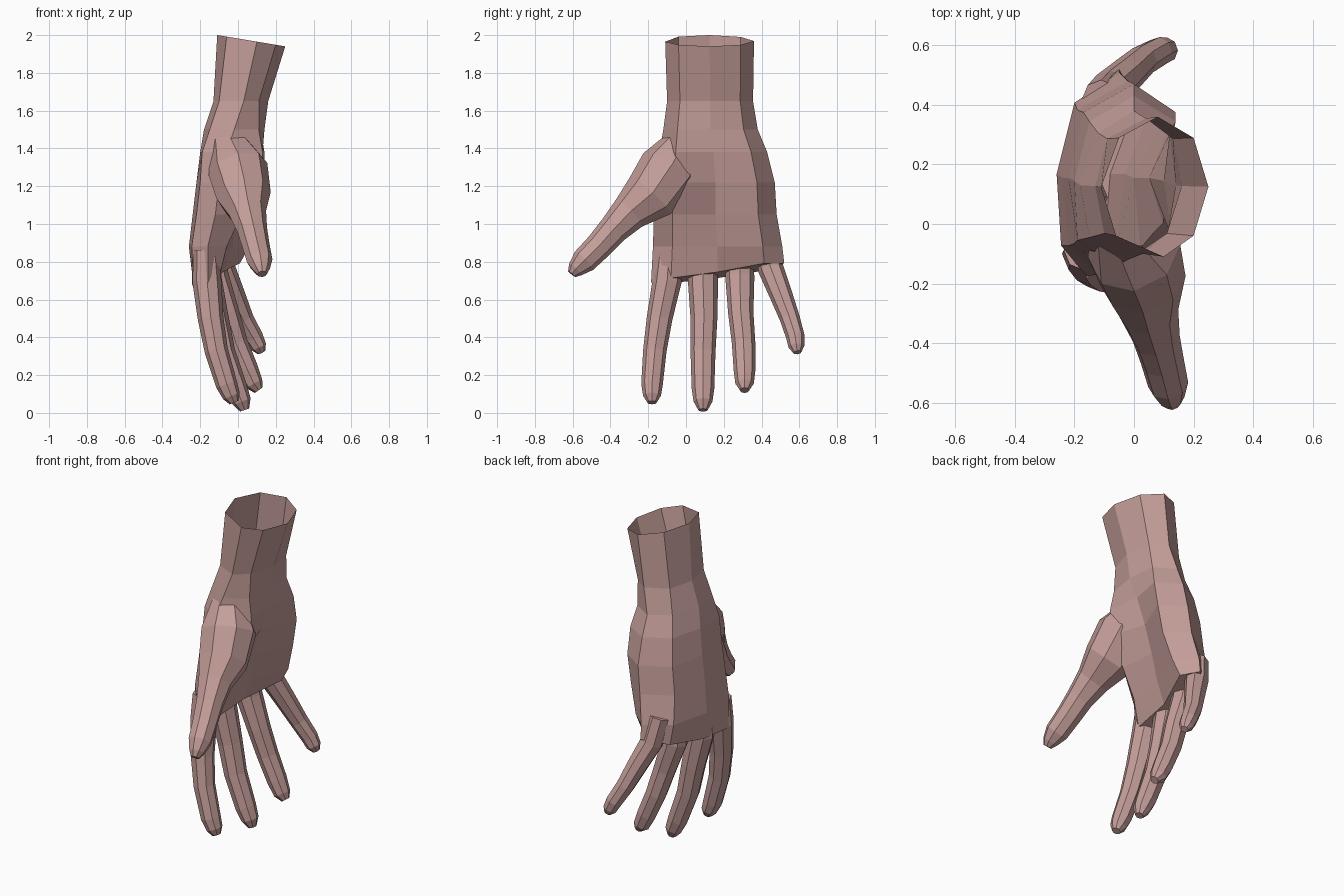
import bpy, bmesh, math
from mathutils import Vector

if "Cube" in bpy.data.objects:
    bpy.data.objects.remove(bpy.data.objects["Cube"])

skin = bpy.data.materials.new("skin")
skin.diffuse_color = (0.55, 0.34, 0.32, 1)
skin.use_nodes = True
skin.node_tree.nodes["Principled BSDF"].inputs["Base Color"].default_value = skin.diffuse_color


def loft(name, rings):
    """Closed skin over a list of equal-length point rings."""
    bm = bmesh.new()
    rows = [[bm.verts.new(p) for p in r] for r in rings]
    n = len(rows[0])
    for a, b in zip(rows, rows[1:]):
        for i in range(n):
            j = (i + 1) % n
            bm.faces.new((a[i], a[j], b[j], b[i]))
    bm.faces.new(rows[0])
    bm.faces.new(rows[-1])
    bmesh.ops.recalc_face_normals(bm, faces=bm.faces)
    me = bpy.data.meshes.new(name)
    bm.to_mesh(me)
    bm.free()
    me.materials.append(skin)
    ob = bpy.data.objects.new(name, me)
    bpy.context.collection.objects.link(ob)
    return ob


def digit(name, path, sides=8):
    """Tapered tube along (x, y, z, radius) points."""
    pts = [Vector(p[:3]) for p in path]
    rings = []
    for k, p in enumerate(pts):
        t = (pts[min(k + 1, len(pts) - 1)] - pts[max(k - 1, 0)]).normalized()
        u = t.cross(Vector((1, 0, 0))).normalized()
        v = t.cross(u)
        r = path[k][3]
        rings.append([p + r * (u * math.cos(a) + v * math.sin(a))
                      for a in (2 * math.pi * i / sides for i in range(sides))])
    return loft(name, rings)


# Palm and wrist: z, y range, then x of thumb edge, back x3, outer edge, palm x3
FRAC = (0, 0.15, 0.5, 0.85, 1, 0.85, 0.5, 0.15)
sections = [
    (2.00, -.11, .36, (.10, -.06, -.11, -.05, .08, .20, .25, .20)),
    (1.65, -.10, .355, (.03, -.10, -.13, -.09, .04, .13, .16, .11)),
    (1.50, -.12, .38, (-.02, -.15, -.18, -.12, .00, .12, .14, .11)),
    (1.38, -.14, .43, (-.06, -.19, -.20, -.15, .00, .14, .10, .13)),
    (1.22, -.16, .47, (-.10, -.20, -.22, -.17, .00, .14, .05, .12)),
    (1.05, -.17, .48, (-.12, -.22, -.24, -.19, -.02, .11, .00, .02)),
    (0.88, -.175, .51, (-.16, -.245, -.26, -.20, -.05, .06, -.03, -.06)),
    (0.72, -.185, .52, (-.16, -.235, -.24, -.18, -.05, .01, -.08, -.10)),
]
rings = []
for z, y0, y1, xs in sections:
    ring = []
    for f, x in zip(FRAC, xs):
        zz = z
        if z == 2.00:                      # slanted wrist opening
            zz = 1.982 - 0.167 * x
        elif z == 0.72:                    # knuckle line rises to the little finger
            zz = 0.73 + 0.08 * (f - 0.5) + 0.2 * (x + 0.16)
        ring.append((x, y0 + f * (y1 - y0), zz))
    rings.append(ring)
hand = loft("hand", rings)

# Fingers and thumb
digits = {
    "index_finger": [(-.17, -.09, .86, .065), (-.165, -.10, .70, .077), (-.145, -.14, .50, .068),
                     (-.115, -.165, .33, .062), (-.06, -.18, .15, .057), (-.035, -.18, .09, .047),
                     (-.02, -.18, .055, .025)],
    "middle_finger": [(-.175, .09, .86, .065), (-.165, .09, .70, .08), (-.12, .095, .50, .071),
                      (-.08, .09, .32, .066), (-.01, .09, .13, .060), (.02, .09, .06, .050),
                      (.035, .09, .015, .025)],
    "ring_finger": [(-.14, .285, .88, .065), (-.125, .285, .72, .077), (-.06, .29, .53, .067),
                    (-.01, .305, .37, .062), (.05, .31, .23, .058), (.085, .31, .155, .049),
                    (.11, .31, .12, .025)],
    "little_finger": [(-.11, .42, .92, .065), (-.08, .45, .76, .068), (-.02, .505, .62, .060),
                      (.03, .55, .50, .053), (.085, .58, .40, .049), (.11, .585, .35, .042),
                      (.125, .59, .32, .022)],
    "thumb": [(-.06, .00, 1.45, .09), (.00, -.09, 1.29, .16), (.03, -.19, 1.15, .145),
              (.05, -.30, 1.06, .10), (.075, -.385, .97, .08), (.095, -.46, .885, .073),
              (.115, -.54, .805, .068), (.125, -.585, .76, .045), (.128, -.605, .735, .025)],
}

# Weld every digit into the palm
bpy.context.view_layer.objects.active = hand
for name, path in digits.items():
    part = digit(name, path)
    mod = hand.modifiers.new(name, 'BOOLEAN')
    mod.operation = 'UNION'
    mod.solver = 'EXACT'
    mod.object = part
    bpy.ops.object.modifier_apply(modifier=mod.name)
    bpy.data.objects.remove(part)

# Open the wrist
bm = bmesh.new()
bm.from_mesh(hand.data)
cap = [f for f in bm.faces if f.normal.z > 0.7 and f.calc_center_median().z > 1.9]
bmesh.ops.delete(bm, geom=cap, context='FACES')
bm.to_mesh(hand.data)
bm.free()
